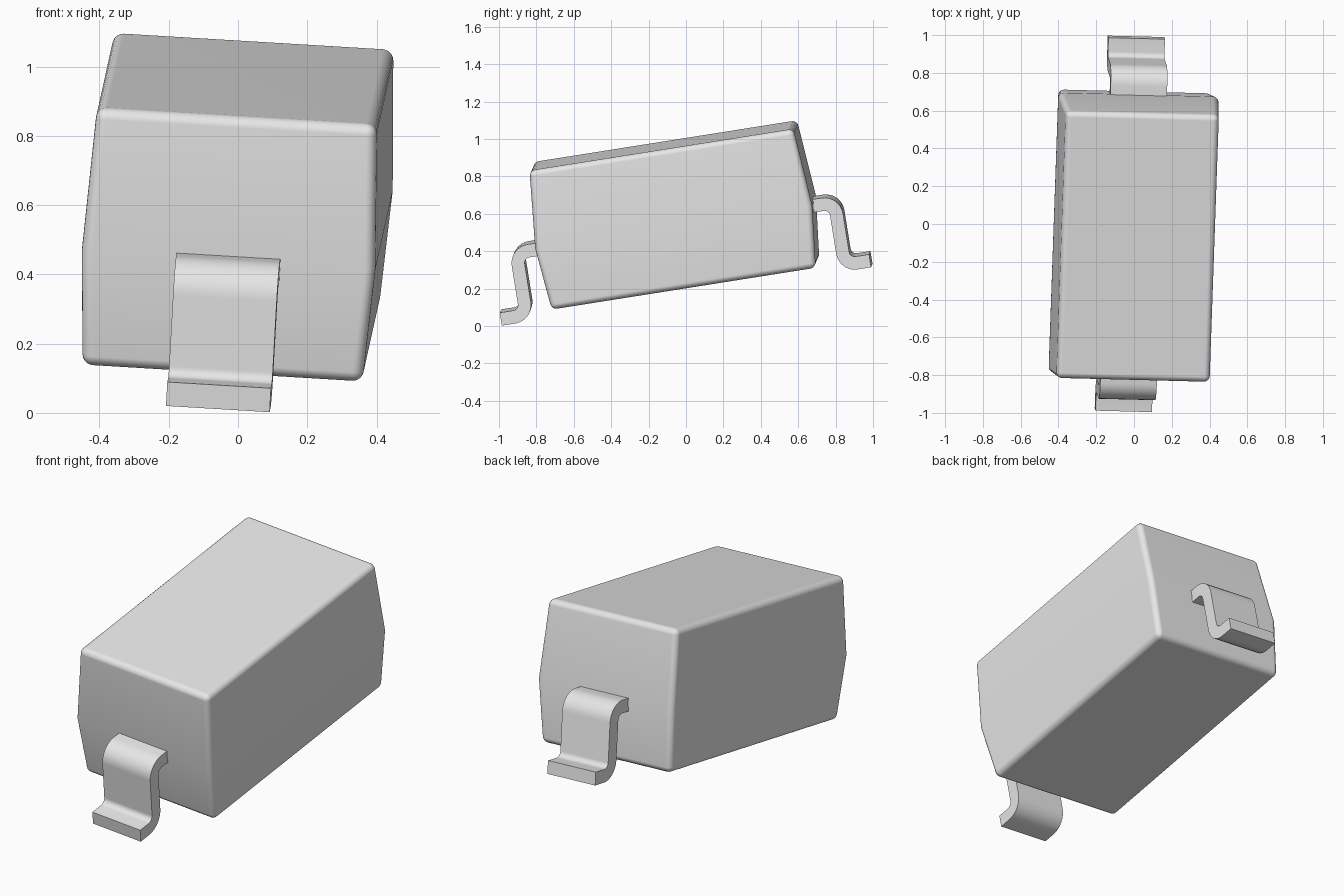
import bpy
import bmesh
from math import sin, cos, pi, radians
from mathutils import Matrix, Vector

cube = bpy.data.objects.get("Cube")
if cube:
    bpy.data.objects.remove(cube, do_unlink=True)

grey = bpy.data.materials.new("plain_grey")
grey.use_nodes = True
grey.diffuse_color = (0.8, 0.8, 0.8, 1)
grey.node_tree.nodes["Principled BSDF"].inputs["Base Color"].default_value = (0.8, 0.8, 0.8, 1)

# Tilted frame shared by all parts
y_axis = Vector((0.035, 1, 0.158)).normalized()
x_axis = Vector((1, -0.0255, -0.06)).normalized()
z_axis = x_axis.cross(y_axis).normalized()
x_axis = y_axis.cross(z_axis)
tilt = Matrix((x_axis, y_axis, z_axis)).transposed().to_4x4()
frame = Matrix.Translation((0, -0.062, 0.594)) @ tilt


def add_part(name, bm, angle, local=Matrix()):
    bmesh.ops.recalc_face_normals(bm, faces=bm.faces)
    mesh = bpy.data.meshes.new(name)
    bm.to_mesh(mesh)
    bm.free()
    mesh.materials.append(grey)
    ob = bpy.data.objects.new(name, mesh)
    bpy.context.collection.objects.link(ob)
    ob.matrix_world = frame @ local
    bpy.ops.object.select_all(action='DESELECT')
    ob.select_set(True)
    bpy.context.view_layer.objects.active = ob
    bpy.ops.object.shade_smooth_by_angle(angle=radians(angle))
    return ob


# Moulded body: a block with a slight draft above and below its waist
bm = bmesh.new()
rings = []
for hx, hy, z in ((0.405, 0.715, -0.377), (0.425, 0.75, -0.04), (0.405, 0.715, 0.377)):
    rings.append([bm.verts.new((sx * hx, sy * hy, z))
                  for sx, sy in ((-1, -1), (1, -1), (1, 1), (-1, 1))])
bm.faces.new(rings[0])
bm.faces.new(rings[-1])
for low, high in zip(rings, rings[1:]):
    for i in range(4):
        j = (i + 1) % 4
        bm.faces.new((low[i], low[j], high[j], high[i]))
bmesh.ops.recalc_face_normals(bm, faces=bm.faces)
waist = set(rings[1])
outer_edges = [e for e in bm.edges if not set(e.verts) <= waist]
bmesh.ops.bevel(bm, geom=outer_edges, offset=0.03, offset_type='OFFSET',
                segments=5, profile=0.5, affect='EDGES')
body = add_part("body", bm, 40)
weighted = body.modifiers.new("even_shading", 'WEIGHTED_NORMAL')
weighted.keep_sharp = True


# Gull-wing lead: a bent strip, drawn pointing to -y
def build_lead(name, turn):
    top, foot, wall, bend, half = -0.06, -0.398, -0.862, 0.065, 0.035
    steps = 8
    path = [((-0.70, top), (0, 1))]
    for i in range(steps + 1):
        a = pi / 2 * (1 + i / steps)
        n = (cos(a), sin(a))
        path.append(((wall + bend + bend * n[0], top - bend + bend * n[1]), n))
    for i in range(steps + 1):
        a = -pi / 2 * i / steps
        n = (cos(a), sin(a))
        path.append(((wall - bend + bend * n[0], foot + bend + bend * n[1]), (-n[0], -n[1])))
    path.append(((-1.0, foot), (0, 1)))
    outline = [(p[0] + half * n[0], p[1] + half * n[1]) for p, n in path]
    outline += [(p[0] - half * n[0], p[1] - half * n[1]) for p, n in reversed(path)]
    bm = bmesh.new()
    side = bm.faces.new([bm.verts.new((-0.15, y, z)) for y, z in outline])
    grown = bmesh.ops.extrude_face_region(bm, geom=[side], use_keep_orig=True)
    moved = [v for v in grown["geom"] if isinstance(v, bmesh.types.BMVert)]
    bmesh.ops.translate(bm, verts=moved, vec=(0.3, 0, 0))
    add_part(name, bm, 30, Matrix.Rotation(turn, 4, 'Z'))


build_lead("front_lead", 0)
build_lead("back_lead", pi)
